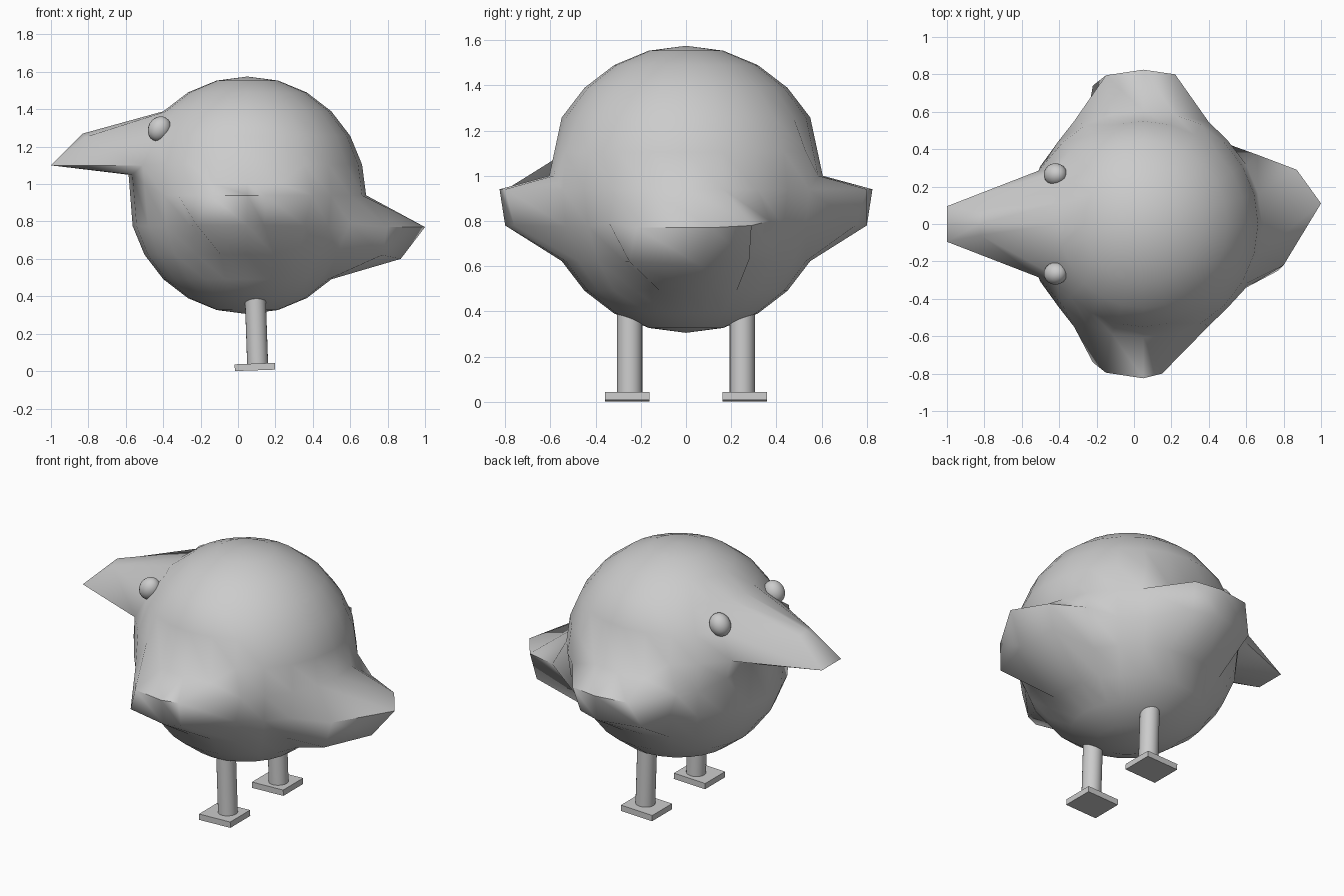
import bpy, bmesh, math

if "Cube" in bpy.data.objects:
    bpy.data.objects.remove(bpy.data.objects["Cube"])

CX, CZ, R = 0.05, 0.94, 0.635


def finish(obj, name, angle=30):
    obj.name = name
    bpy.ops.object.select_all(action='DESELECT')
    obj.select_set(True)
    bpy.context.view_layer.objects.active = obj
    bpy.ops.object.shade_smooth_by_angle(angle=math.radians(angle))


# Body pulls: (ring, azimuth) in 15 degree steps, azimuth 0 = +x, 6 = +y
pulls = {}


def both(ring, az, x, y, z):
    """Pull a point and its mirror across y = 0."""
    pulls[ring, az % 24] = (x, y, z)
    pulls[ring, -az % 24] = (x, -y, z)


# Beak (around -x)
both(1, 12, -1.0, 0, 1.10)
both(1, 11, -1.0, 0.095, 1.10)
both(1, 10, -0.51, 0.285, 1.10)
both(2, 12, -0.83, 0, 1.27)
both(2, 11, -0.82, 0.06, 1.25)
both(0, 12, -0.585, 0, 1.05)
both(0, 11, -0.565, 0.16, 1.05)
both(0, 10, -0.50, 0.31, 1.0)

# Wings (around +y and -y)
both(0, 7, -0.15, 0.795, 0.94)
both(0, 6, 0.05, 0.825, 0.94)
both(0, 5, 0.22, 0.80, 0.94)
both(-1, 7, -0.22, 0.74, 0.78)
both(-1, 6, 0.05, 0.80, 0.78)
both(-1, 5, 0.20, 0.75, 0.78)
both(1, 7, -0.12, 0.585, 1.0)
both(1, 6, 0.05, 0.605, 1.0)
both(1, 5, 0.22, 0.585, 1.0)
both(0, 8, -0.32, 0.55, 0.94)
both(0, 4, 0.40, 0.545, 0.94)
pulls[0, 19] = (0.15, -0.80, 0.94)
pulls[-1, 19] = (0.14, -0.76, 0.78)

# Tail (around +x, slightly lopsided)
pulls.update({
    (-1, 0): (1.0, 0.11, 0.77), (-1, 1): (0.87, 0.29, 0.78), (-1, 23): (0.80, -0.22, 0.77),
    (-2, 0): (0.87, 0.07, 0.60), (-2, 1): (0.83, 0.28, 0.63), (-2, 23): (0.77, -0.25, 0.62),
    (-1, 2): (0.66, 0.37, 0.80), (-1, 22): (0.60, -0.34, 0.79),
})

# Round body with beak, wings and tail pulled out of it
bpy.ops.mesh.primitive_uv_sphere_add(segments=24, ring_count=12, radius=1)
body = bpy.context.object
bm = bmesh.new()
bm.from_mesh(body.data)
for v in bm.verts:
    step = math.radians(15)
    ring = round(math.asin(max(-1, min(1, v.co.z))) / step)
    az = round(math.atan2(v.co.y, v.co.x) / step) % 24
    v.co = (CX + R * v.co.x, R * v.co.y, CZ + R * v.co.z)
    if (ring, az) in pulls and abs(ring) < 6:
        v.co = pulls[ring, az]
bm.to_mesh(body.data)
bm.free()
finish(body, "body", 65)

for side, s in (("right", -1), ("left", 1)):
    # Eye
    bpy.ops.mesh.primitive_uv_sphere_add(segments=20, ring_count=12, radius=0.06,
                                         location=(-0.42, s * 0.265, 1.295))
    eye = bpy.context.object
    eye.scale = (1, 1, 1.15)
    eye.rotation_euler = (0, math.radians(30), 0)
    finish(eye, side + "_eye")

    # Leg
    bpy.ops.mesh.primitive_cylinder_add(vertices=24, radius=0.056, depth=0.42,
                                        location=(0.098, s * 0.249, 0.235),
                                        rotation=(0, math.radians(-2), 0))
    finish(bpy.context.object, side + "_leg")

    # Foot plate
    bpy.ops.mesh.primitive_cube_add(size=1, location=(0.09, s * 0.26, 0.022))
    foot = bpy.context.object
    foot.scale = (0.215, 0.195, 0.036)
    foot.rotation_euler = (0, math.radians(-2), 0)
    foot.name = side + "_foot"
